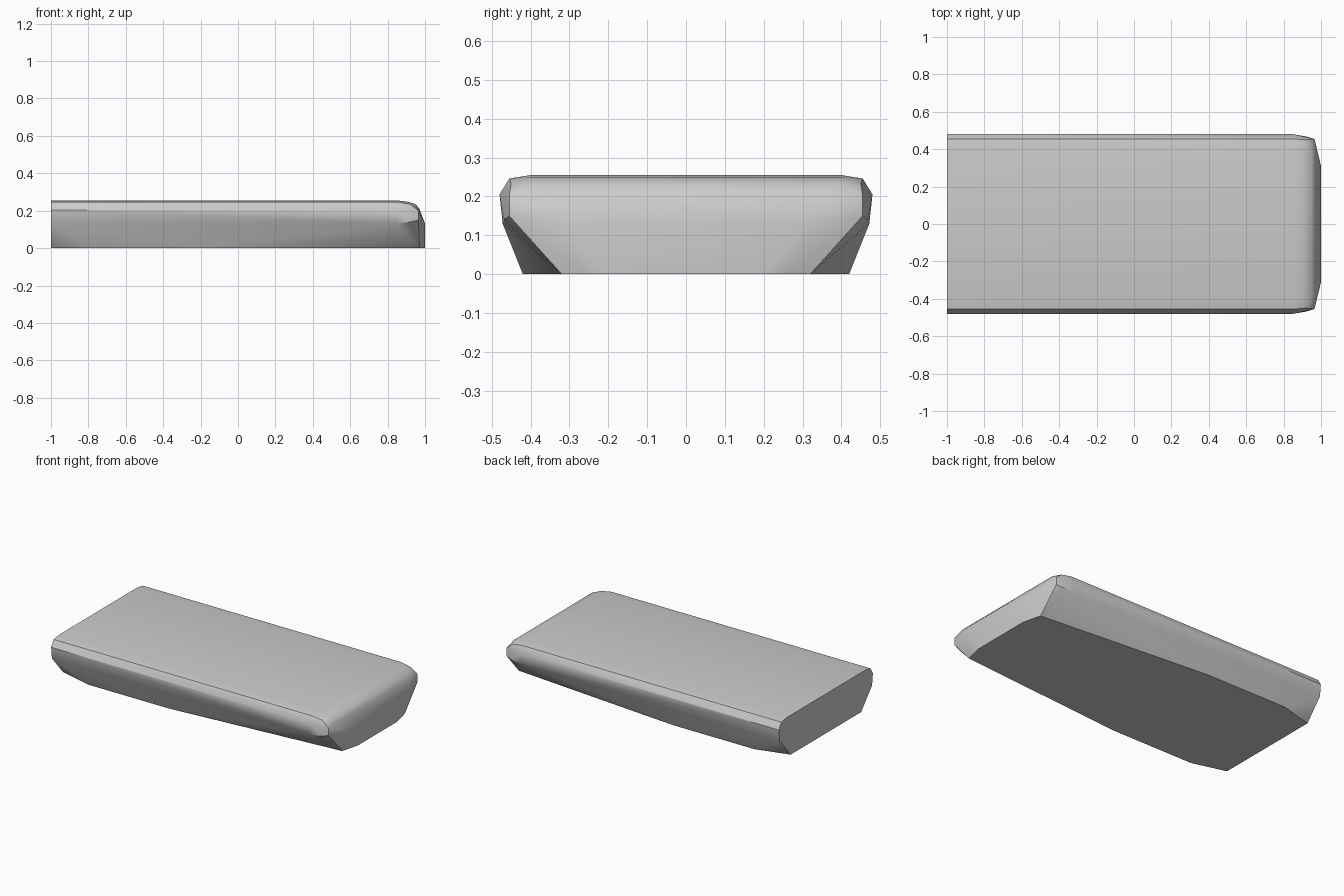
import bpy, bmesh, math

if "Cube" in bpy.data.objects:
    bpy.data.objects.remove(bpy.data.objects["Cube"])

# Cross-section of the rounded upper sides (y, z), from top edge down to the flank
flank = [(0.40, 0.255), (0.455, 0.246), (0.48, 0.205), (0.472, 0.13)]

# Flat cut end and long straight sides
half = [(-1.0, y, z) for y, z in flank]
half += [(0.85, y, z) for y, z in flank]

# Underside outline, narrowing towards both ends
half += [(-1.0, 0.36, 0), (-0.78, 0.42, 0), (-0.2, 0.42, 0),
         (0.97, 0.32, 0), (0.985, 0.265, 0), (1.0, 0.20, 0)]

# Rounded nose: top rim, corner and upright end wall
half += [(0.90, 0.40, 0.25), (0.95, 0.40, 0.235), (0.97, 0.36, 0.21),
         (0.92, 0.45, 0.235), (0.965, 0.455, 0.20), (0.965, 0.455, 0.15),
         (0.92, 0.468, 0.14), (1.0, 0.31, 0.13)]

# Mirror across the centre line and wrap a closed skin around the points
bm = bmesh.new()
for x, y, z in half:
    bm.verts.new((x, y, z))
    bm.verts.new((x, -y, z))
res = bmesh.ops.convex_hull(bm, input=bm.verts[:])
loose = {e for e in res["geom_interior"] + res["geom_unused"]
         if isinstance(e, bmesh.types.BMVert)}
bmesh.ops.delete(bm, geom=list(loose), context='VERTS')

# Merge flat areas into clean polygons
bmesh.ops.dissolve_limit(bm, angle_limit=math.radians(1),
                         verts=bm.verts[:], edges=bm.edges[:])
bmesh.ops.recalc_face_normals(bm, faces=bm.faces[:])

mesh = bpy.data.meshes.new("tapered_slab")
bm.to_mesh(mesh)
bm.free()
slab = bpy.data.objects.new("tapered_slab", mesh)
bpy.context.collection.objects.link(slab)

# Soft rim shading with crisp main edges
bpy.context.view_layer.objects.active = slab
slab.select_set(True)
bpy.ops.object.shade_smooth_by_angle(angle=math.radians(30))
